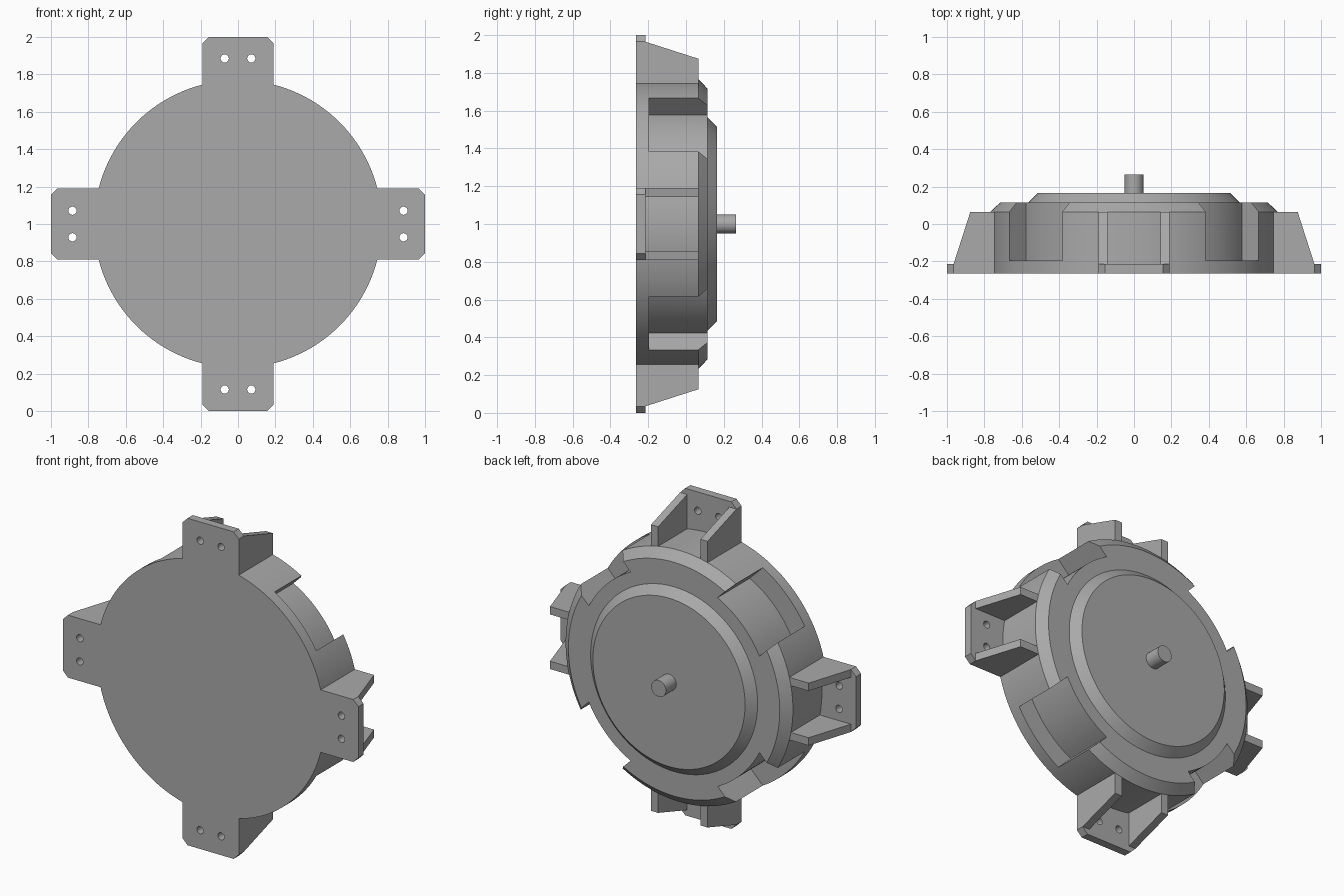
import bpy, bmesh
from math import asin, cos, sin, pi
from mathutils import Matrix, Vector

cube = bpy.data.objects.get("Cube")
if cube:
    bpy.data.objects.remove(cube)

# One plain grey for everything
grey = bpy.data.materials.new("plain_grey")
grey.use_nodes = True
COLOUR = (0.4, 0.4, 0.4, 1)
grey.diffuse_color = COLOUR
grey.node_tree.nodes["Principled BSDF"].inputs["Base Color"].default_value = COLOUR

FRONT, RIM, BACK = -0.265, 0.065, 0.115   # depths along y
R = 0.769                                 # housing radius
HALF = 0.191                              # half width of a mounting tab
PLATE_BACK = FRONT + 0.05
CENTRE = Matrix.Translation((0, 0, 1))


def turned(angle):
    """Placement for a part drawn along +x, swung round the hub axis."""
    return CENTRE @ Matrix.Rotation(-angle, 4, 'Y')


def finish(name, bm, place):
    bmesh.ops.recalc_face_normals(bm, faces=bm.faces)
    bm.transform(place)
    mesh = bpy.data.meshes.new(name)
    bm.to_mesh(mesh)
    bm.free()
    mesh.materials.append(grey)
    obj = bpy.data.objects.new(name, mesh)
    bpy.context.collection.objects.link(obj)
    return obj


def lathe(name, profile):
    """Spin (radius, y) points round the hub axis."""
    bm = bmesh.new()
    verts = [bm.verts.new((r, y, 0)) for r, y in profile]
    edges = [bm.edges.new(pair) for pair in zip(verts, verts[1:])]
    bmesh.ops.spin(bm, geom=verts + edges, cent=(0, 0, 0), axis=(0, 1, 0),
                   angle=2 * pi, steps=128)
    bmesh.ops.remove_doubles(bm, verts=bm.verts, dist=0.0001)
    return finish(name, bm, CENTRE)


def prism(name, points, lo, hi, axis, place):
    """Extrude an outline along y (points are x, z) or z (points are x, y)."""
    bm = bmesh.new()
    if axis == 'y':
        verts = [bm.verts.new((a, lo, b)) for a, b in points]
        step = Vector((0, hi - lo, 0))
    else:
        verts = [bm.verts.new((a, b, lo)) for a, b in points]
        step = Vector((0, 0, hi - lo))
    face = bm.faces.new(verts)
    out = bmesh.ops.extrude_face_region(bm, geom=[face])
    moved = [v for v in out["geom"] if isinstance(v, bmesh.types.BMVert)]
    bmesh.ops.translate(bm, verts=moved, vec=step)
    return finish(name, bm, place)


def arc(radius, half_width, steps):
    a = asin(half_width / radius)
    angles = [a * (2 * i / steps - 1) for i in range(steps + 1)]
    return [(radius * cos(t), radius * sin(t)) for t in angles]


def cut(obj, cutter):
    cutter.hide_render = True
    mod = obj.modifiers.new("cut", 'BOOLEAN')
    mod.operation, mod.solver, mod.object = 'DIFFERENCE', 'EXACT', cutter
    select(obj)
    bpy.ops.object.modifier_apply(modifier=mod.name)
    bpy.data.objects.remove(cutter)


def select(obj):
    bpy.ops.object.select_all(action='DESELECT')
    obj.select_set(True)
    bpy.context.view_layer.objects.active = obj


# Round housing with a bevelled back rim
housing = lathe("housing", [(0, FRONT), (R, FRONT), (R, RIM), (0.715, BACK), (0, BACK)])

# Four pockets cut into the rim on the diagonals
pocket = arc(0.648, 0.2, 16) + [(0.95, 0.2), (0.95, -0.2)]
for k in range(4):
    cut(housing, prism("pocket_cutter", pocket, -0.195, 0.3, 'y', turned(pi / 4 + k * pi / 2)))

# Raised back cover and output shaft
cover = lathe("back_cover", [(0, BACK - 0.02), (0.565, BACK - 0.02), (0.565, BACK),
                             (0.515, 0.165), (0, 0.165)])
shaft = lathe("shaft", [(0, 0.15), (0.05, 0.15), (0.05, 0.265), (0, 0.265)])
parts = [housing, cover, shaft]

# Four mounting tabs, each a drilled plate with two gusset ribs
outline = arc(R - 0.001, HALF, 12) + [(0.965, HALF), (1, HALF - 0.035),
                                      (1, 0.035 - HALF), (0.965, -HALF)]
rib = [(0.735, PLATE_BACK), (0.965, PLATE_BACK), (0.875, RIM), (0.735, RIM)]
for k, side in enumerate(("left", "top", "right", "bottom")):
    place = turned(k * pi / 2)
    plate = prism(side + "_tab_plate", outline, FRONT, PLATE_BACK, 'y', place)
    for s in (-1, 1):
        hole = [(0.885 + 0.022 * cos(t * pi / 12), s * 0.071 + 0.022 * sin(t * pi / 12))
                for t in range(24)]
        cut(plate, prism("hole_cutter", hole, -0.4, 0, 'y', place))
        end = "upper" if s > 0 else "lower"
        parts.append(prism(f"{side}_{end}_rib", rib, s * (HALF - 0.048), s * HALF, 'z', place))
    parts.append(plate)

for obj in parts:
    select(obj)
    bpy.ops.object.shade_smooth_by_angle(angle=pi / 6)
